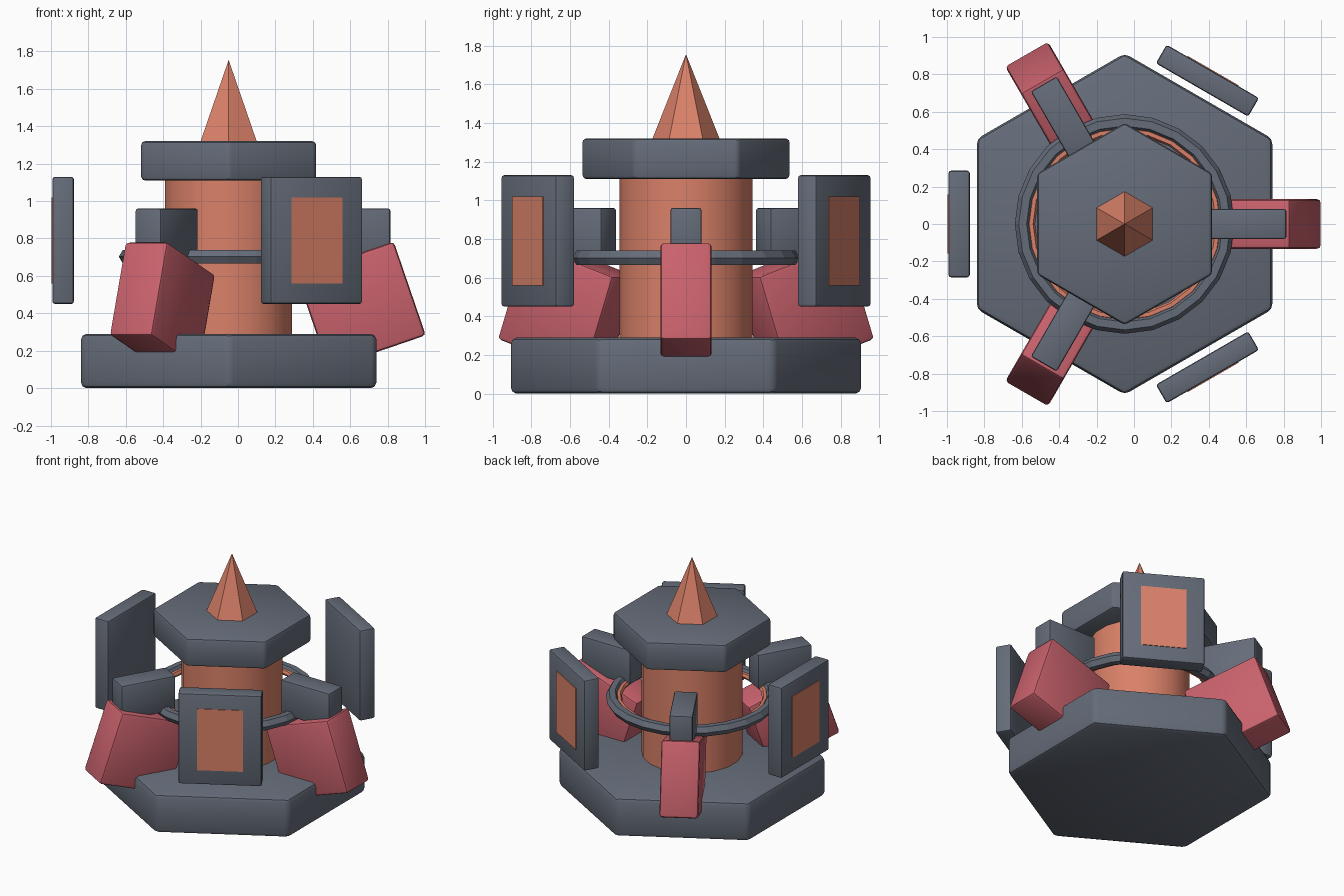
import bpy
from math import pi, radians
from mathutils import Matrix

cube = bpy.data.objects.get("Cube")
if cube:
    bpy.data.objects.remove(cube, do_unlink=True)

AXIS_X = -0.05  # the tower axis sits slightly off the centre


def material(name, rgb):
    m = bpy.data.materials.new(name)
    m.use_nodes = True
    m.diffuse_color = (*rgb, 1)
    m.node_tree.nodes["Principled BSDF"].inputs["Base Color"].default_value = (*rgb, 1)
    return m


slate = material("slate_grey", (0.13, 0.15, 0.19))
copper = material("copper_orange", (0.70, 0.22, 0.14))
red = material("dusty_red", (0.58, 0.12, 0.15))


def finish(name, mat, bevel=0, smooth=True):
    ob = bpy.context.object
    ob.name = name
    ob.data.materials.append(mat)
    if bevel:
        mod = ob.modifiers.new("soft_edges", "BEVEL")
        mod.width = bevel
        mod.segments = 2
        bpy.ops.object.modifier_apply(modifier=mod.name)
    if smooth:
        bpy.ops.object.shade_smooth_by_angle(angle=radians(35))
    return ob


def prism(name, mat, sides, radius, z0, z1, bevel=0):
    bpy.ops.mesh.primitive_cylinder_add(vertices=sides, radius=radius, depth=z1 - z0,
                                        location=(AXIS_X, 0, (z0 + z1) / 2))
    return finish(name, mat, bevel)


def ring(name, mat, major, minor):
    bpy.ops.mesh.primitive_torus_add(major_segments=24, minor_segments=6, major_radius=major,
                                     minor_radius=minor, location=(AXIS_X, 0, 0.703))
    return finish(name, mat, smooth=False)


def radial_box(name, mat, size, radius, z, angle, tilt=0, bevel=0):
    """Box whose local x points outward from the tower axis."""
    bpy.ops.mesh.primitive_cube_add(size=1)
    ob = bpy.context.object
    ob.data.transform(Matrix.Diagonal((*size, 1)))
    finish(name, mat, bevel)
    ob.matrix_world = (Matrix.Translation((AXIS_X, 0, 0))
                       @ Matrix.Rotation(radians(angle), 4, "Z")
                       @ Matrix.Translation((radius, 0, z))
                       @ Matrix.Rotation(tilt, 4, "Y"))
    return ob


# Central tower
prism("base", slate, 6, 0.912, 0, 0.29, 0.03)
prism("column", copper, 18, 0.345, 0.25, 1.15)
prism("cap", slate, 6, 0.54, 1.11, 1.32, 0.02)
bpy.ops.mesh.primitive_cone_add(vertices=6, radius1=0.175, depth=0.44,
                                location=(AXIS_X, 0, 1.535))
finish("spire", copper, smooth=False)

# Floating rings
ring("outer_ring", slate, 0.545, 0.042)
ring("inner_ring", copper, 0.50, 0.021)

# Three legs with arms, alternating with three hovering panels
for i, label in enumerate(("left", "back_right", "front_right")):
    a = 120 * i
    radial_box("arm_" + label, slate, (0.405, 0.16, 0.26), 0.662, 0.83, a, bevel=0.012)
    radial_box("leg_" + label, red, (0.55, 0.265, 0.53), 0.708, 0.444, a, -0.33, 0.02)

for i, label in enumerate(("back_left", "right", "front_left")):
    a = 60 + 120 * i
    radial_box("panel_" + label, slate, (0.115, 0.57, 0.68), 0.885, 0.79, a, bevel=0.014)
    radial_box("panel_inlay_" + label, copper, (0.008, 0.315, 0.46), 0.943, 0.79, a)
